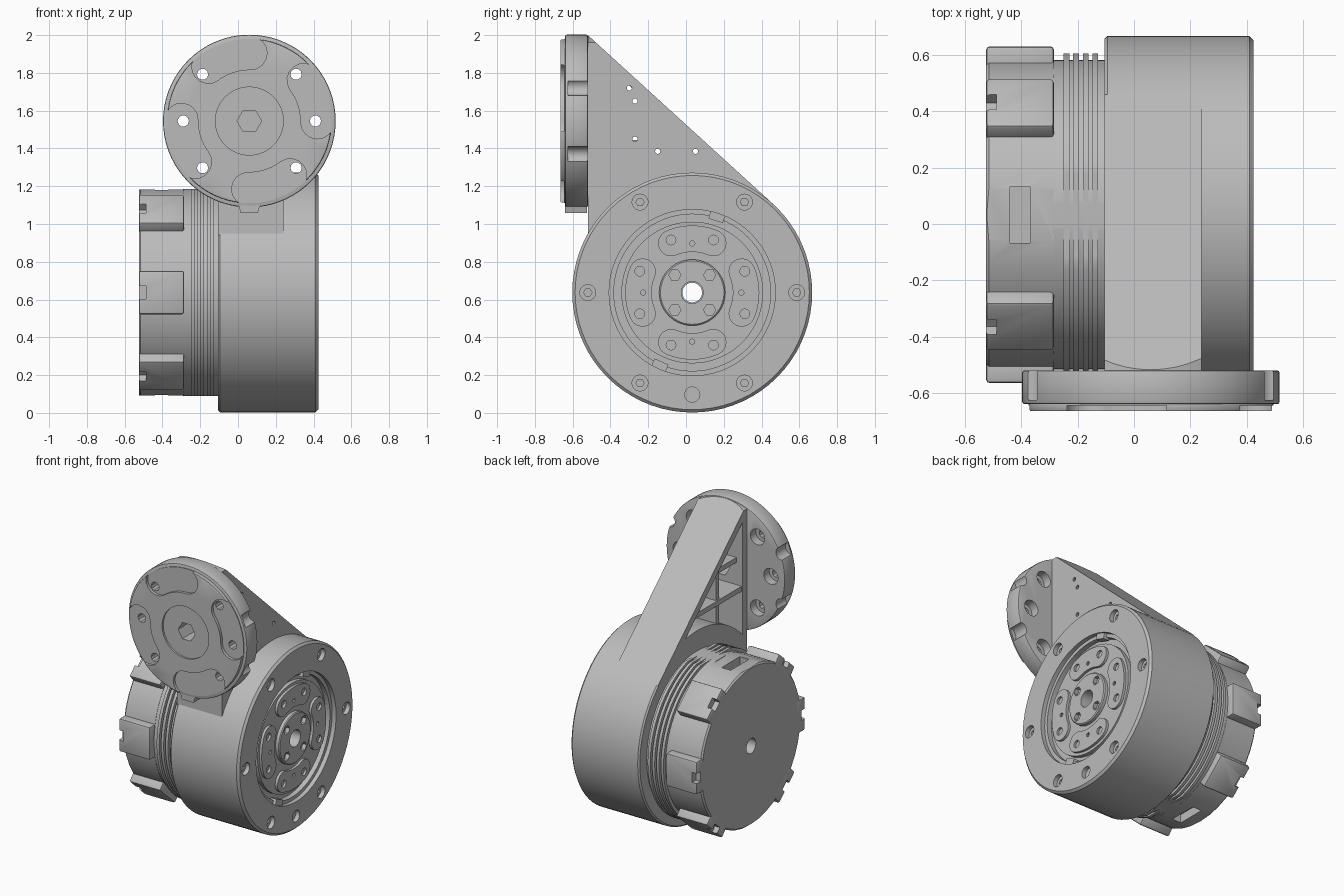
import bpy, bmesh
from math import sin, cos, pi, radians, sqrt, acos, atan2

cube = bpy.data.objects.get("Cube")
if cube:
    bpy.data.objects.remove(cube, do_unlink=True)

grey = bpy.data.materials.new("metal grey")
grey.use_nodes = True
grey.diffuse_color = (0.5, 0.5, 0.5, 1)
grey.node_tree.nodes["Principled BSDF"].inputs["Base Color"].default_value = (0.5, 0.5, 0.5, 1)

CY, CZ, R = 0.033, 0.637, 0.635      # joint axis (along x) and housing radius
DX, DZ = 0.06, 1.545                 # mounting disc axis (along y)


def place(axis, u, v, t):
    return (t, u, v) if axis == "x" else (u, t, v)


def finish(name, bm):
    bmesh.ops.recalc_face_normals(bm, faces=bm.faces)
    mesh = bpy.data.meshes.new(name)
    bm.to_mesh(mesh)
    bm.free()
    ob = bpy.data.objects.new(name, mesh)
    bpy.context.scene.collection.objects.link(ob)
    mesh.materials.append(grey)
    return ob


def prism(name, outlines, axis, a, b):
    """Extrude one or more closed outlines from a to b along an axis."""
    bm = bmesh.new()
    for pts in outlines:
        lo = [bm.verts.new(place(axis, u, v, a)) for u, v in pts]
        hi = [bm.verts.new(place(axis, u, v, b)) for u, v in pts]
        bm.faces.new(lo)
        bm.faces.new(hi[::-1])
        for i in range(len(pts)):
            j = (i + 1) % len(pts)
            bm.faces.new((lo[i], hi[i], hi[j], lo[j]))
    return finish(name, bm)


def lathe(name, profile, n=72):
    """Revolve a closed (radius, x) profile about the joint axis."""
    bm = bmesh.new()
    rings = []
    for k in range(n):
        a = 2 * pi * k / n
        rings.append([bm.verts.new((x, CY + r * cos(a), CZ + r * sin(a))) for r, x in profile])
    for k in range(n):
        p, q = rings[k], rings[(k + 1) % n]
        for i in range(len(profile)):
            j = (i + 1) % len(profile)
            bm.faces.new((p[i], p[j], q[j], q[i]))
    return finish(name, bm)


def circle(u, v, r, n=24):
    return [(u + r * cos(2 * pi * k / n), v + r * sin(2 * pi * k / n)) for k in range(n)]


def polar(u, v, r, deg):
    return u + r * cos(radians(deg)), v + r * sin(radians(deg))


def rect(u0, u1, v0, v1):
    return [(u0, v0), (u1, v0), (u1, v1), (u0, v1)]


def slot(u, v, r, t, a0, a1, n=12):
    """Curved slot of half width t with round ends."""
    outer = [polar(u, v, r + t, a0 + (a1 - a0) * k / n) for k in range(n + 1)]
    inner = [polar(u, v, r - t, a1 + (a0 - a1) * k / n) for k in range(n + 1)]
    e1 = [polar(*polar(u, v, r, a1), t, a1 + 180 * k / 8) for k in range(1, 8)]
    e0 = [polar(*polar(u, v, r, a0), t, a0 + 180 + 180 * k / 8) for k in range(1, 8)]
    return outer + e1 + inner + e0


def radial_box(deg, r0, r1, half):
    a = radians(deg)
    return [(CY + r * cos(a) - s * sin(a), CZ + r * sin(a) + s * cos(a))
            for r, s in ((r0, -half), (r1, -half), (r1, half), (r0, half))]


def apply_mods(ob):
    deps = bpy.context.evaluated_depsgraph_get()
    mesh = bpy.data.meshes.new_from_object(ob.evaluated_get(deps))
    ob.modifiers.clear()
    ob.data = mesh


def combine(ob, cutter, op="DIFFERENCE"):
    mod = ob.modifiers.new("cut", "BOOLEAN")
    mod.operation, mod.solver, mod.object = op, "EXACT", cutter
    apply_mods(ob)
    bpy.data.objects.remove(cutter, do_unlink=True)


def cut(ob, outlines, axis, a, b):
    combine(ob, prism("cutter", outlines, axis, a, b))


def bevel(ob, width, angle=40):
    mod = ob.modifiers.new("bevel", "BEVEL")
    mod.width, mod.segments, mod.angle_limit = width, 2, radians(angle)
    apply_mods(ob)


# Housing drum with recessed output face and through bore
housing = lathe("housing", [
    (0.058, -0.105), (0.625, -0.105), (R, -0.095), (R, 0.41), (0.62, 0.425), (0.44, 0.425),
    (0.44, 0.395), (0.415, 0.395), (0.415, 0.36), (0.375, 0.36), (0.375, 0.39), (0.058, 0.39)])
bolts = [polar(CY, CZ, 0.553, a) for a in range(0, 360, 60)]
cut(housing, [circle(u, v, 0.042) for u, v in bolts] + [circle(CY, CZ - 0.54, 0.04)], "x", 0.395, 0.5)
cut(housing, [circle(u, v, 0.022, 6) for u, v in bolts], "x", 0.33, 0.5)
prism("locating_keys", [radial_box(a, 0.40, 0.45, 0.04) for a in (72, 246)], "x", 0.37, 0.415)

# Output flange: central hub and four curved pads
hub = lathe("output_hub", [(0.058, 0.36), (0.175, 0.36), (0.175, 0.412), (0.168, 0.418), (0.058, 0.418)])
cut(hub, [circle(*polar(CY, CZ, 0.13, a), 0.032, 6) for a in range(45, 360, 90)], "x", 0.37, 0.5)
pads = prism("output_pads", [slot(CY, CZ, 0.285, 0.07, a - 23, a + 23) for a in range(0, 360, 90)],
             "x", 0.38, 0.408)
pad_holes = [circle(*polar(CY, CZ, 0.3, a + s), 0.026, 12) for a in range(0, 360, 90) for s in (-22, 22)]
pad_holes += [circle(*polar(CY, CZ, 0.26, a), 0.014, 10) for a in range(0, 360, 90)]
cut(pads, pad_holes, "x", 0.392, 0.5)

# Motor body: ribbed neck with flats at top and bottom
profile = [(0.058, -0.10), (0.55, -0.10)]
for k in range(4):
    x = -0.128 - 0.034 * k
    profile += [(0.55, x), (0.572, x), (0.572, x - 0.02), (0.55, x - 0.02)]
profile += [(0.55, -0.29), (0.058, -0.29)]
neck = lathe("motor_neck", profile)
combine(neck, prism("clip", [rect(-1, 1, CZ - 0.548, CZ + 0.548)], "x", -0.6, 0), "INTERSECT")

# Motor end cap with slots in its flats and a centre hole
cap = lathe("motor_cap", [(0.052, -0.285), (0.553, -0.285), (0.553, -0.515), (0.543, -0.525), (0.052, -0.525)], 40)
combine(cap, prism("clip", [rect(-1, 1, CZ - 0.545, CZ + 0.545)], "x", -0.6, 0), "INTERSECT")
cut(cap, [rect(CY - 0.1, CY + 0.1, CZ + s - 0.06, CZ + s + 0.06) for s in (-0.545, 0.545)], "x", -0.44, -0.37)

# Raised lugs around the cap, each with a small notch at the end
angles = (0, 48, 132, 180, 228, 312)
lugs = prism("cap_lugs", [radial_box(a, 0.5, 0.598, 0.115) for a in angles], "x", -0.525, -0.285)
bevel(lugs, 0.012)
cut(lugs, [radial_box(a, 0.555, 0.65, 0.035) for a in angles], "x", -0.6, -0.488)

# Triangular arm: its sloped back is tangent to the housing
nu = CY + 0.52
nv = 2.0 - CZ
phi = atan2(nv, -nu) - acos(R / sqrt(nu * nu + nv * nv))
tangent = (CY + R * cos(phi), CZ + R * sin(phi))
arm = prism("arm", [[(-0.52, 2.0), tangent, (CY + 0.1, 0.95), (CY - 0.25, 0.95), (-0.52, 0.94)]],
            "x", -0.105, 0.24)
dome = [(DX + 0.453 * cos(pi * k / 32), DZ + 0.453 * sin(pi * k / 32)) for k in range(33)]
combine(arm, prism("clip", [dome + [(DX - 0.453, 0), (DX + 0.453, 0)]], "y", -1, 1), "INTERSECT")

# Pocket in the arm, open on one side
inner, arc_r, front = R - 0.05, 0.69, -0.47
end = phi + acos(inner / arc_r)
start = acos((front - CY) / arc_r)
peak = CZ + (inner - (front - CY) * cos(phi)) / sin(phi)
arc = [start + (end - start) * k / 16 for k in range(17)]
cut(arm, [[(front, peak)] + [(CY + arc_r * cos(a), CZ + arc_r * sin(a)) for a in arc]], "x", -0.3, 0.2)
pins = [(-0.3, 1.72), (-0.27, 1.65), (-0.27, 1.45), (-0.15, 1.385), (0.05, 1.385)]
cut(arm, [circle(u, v, 0.014, 10) for u, v in pins], "x", 0.15, 0.3)
cut(arm, [circle(DX, DZ, 0.065, 6)], "y", -0.6, -0.4)

# Stiffening ribs inside the pocket
prism("arm_rib_upright", [rect(-0.235, -0.2, 1.28, 1.65)], "x", -0.09, 0.21)
prism("arm_rib_upper", [rect(-0.48, -0.15, 1.60, 1.635)], "x", -0.06, 0.21)
prism("arm_rib_lower", [rect(-0.48, 0.05, 1.41, 1.445)], "x", -0.1, 0.21)

# Mounting disc with through holes, rear counterbores, rim notches and a tab
holes = [polar(DX, DZ, 0.35, a) for a in (0, 45, 135, 180, 225, 315)]
disc = prism("mounting_disc", [circle(DX, DZ, 0.457, 72)], "y", -0.64, -0.52)
bevel(disc, 0.008)
cut(disc, [circle(u, v, 0.03, 10) for u, v in holes] + [circle(DX, DZ, 0.065, 6)], "y", -0.8, -0.4)
cut(disc, [circle(u, v, 0.055) for u, v in holes], "y", -0.58, -0.4)
cut(disc, [circle(*polar(DX, DZ, 0.47, a), 0.045) for a in (22.5, 157.5, 202.5, 337.5)], "y", -0.625, -0.4)
prism("disc_tab", [[(0.0, 1.11), (0.015, 1.058), (0.105, 1.058), (0.12, 1.11)]], "y", -0.64, -0.525)

# Face plate with four swept recesses and a sunken centre
plate = prism("disc_face_plate", [circle(DX, DZ, 0.435, 72)], "y", -0.665, -0.635)
bevel(plate, 0.005)
cut(plate, [slot(DX, DZ, 0.36, 0.088, a + 89, a + 127) for a in range(0, 360, 90)], "y", -0.8, -0.645)
cut(plate, [circle(DX, DZ, 0.18, 48)], "y", -0.8, -0.652)
cut(plate, [circle(u, v, 0.03, 10) for u, v in holes] + [circle(DX, DZ, 0.065, 6)], "y", -0.8, -0.5)

# Smooth curved walls, keep edges sharp
for ob in bpy.context.scene.objects:
    if ob.type == "MESH":
        ob.data.shade_smooth()
        ob.data.set_sharp_from_angle(angle=radians(30))
